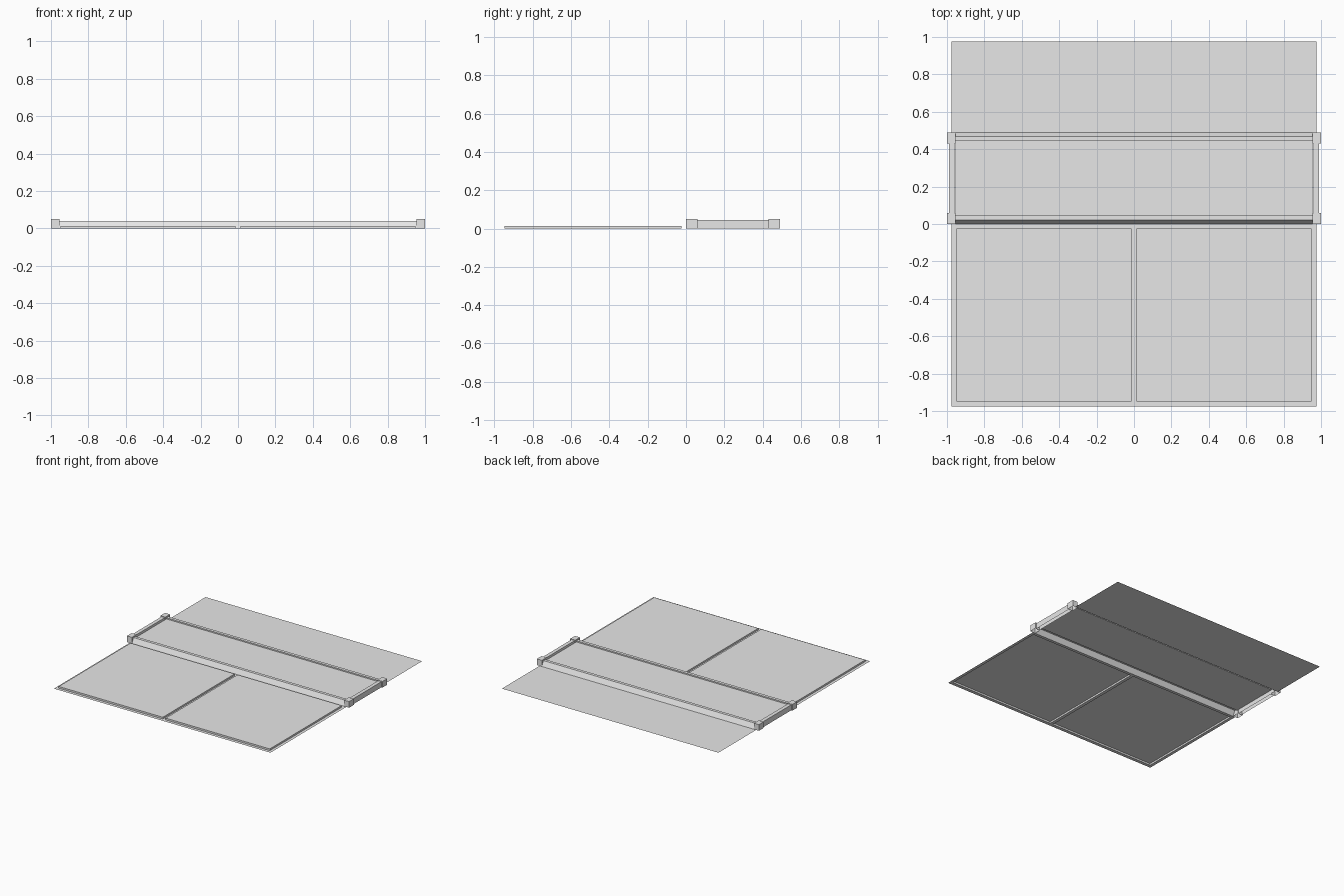
import bpy, bmesh

old = bpy.data.objects.get("Cube")
if old:
    bpy.data.objects.remove(old, do_unlink=True)

grey = bpy.data.materials.new("plain_grey")
grey.use_nodes = True
grey.diffuse_color = (0.8, 0.8, 0.8, 1)
grey.node_tree.nodes["Principled BSDF"].inputs["Base Color"].default_value = (0.8, 0.8, 0.8, 1)


def finish(name, bm):
    mesh = bpy.data.meshes.new(name)
    bmesh.ops.remove_doubles(bm, verts=bm.verts, dist=1e-5)
    bm.to_mesh(mesh)
    bm.free()
    mesh.materials.append(grey)
    obj = bpy.data.objects.new(name, mesh)
    bpy.context.collection.objects.link(obj)
    return obj


def quad(bm, *points):
    return bm.faces.new([bm.verts.new(p) for p in points])


def rect(bm, x0, x1, y0, y1, z=0):
    return quad(bm, (x0, y0, z), (x1, y0, z), (x1, y1, z), (x0, y1, z))


def shell(bm, x0, x1, y0, y1, height):
    """Box without a bottom."""
    top = rect(bm, x0, x1, y0, y1, height)
    corners = [v.co.copy() for v in top.verts]
    for a, b in zip(corners, corners[1:] + corners[:1]):
        quad(bm, (a.x, a.y, 0), (b.x, b.y, 0), b, a)


HALF = 0.975      # sheet half size
BACK = 0.49       # rear edge of the raised bed
INNER = 0.955     # inside of the side rails

# Front sheet: a thin border around two raised panels
bm = bmesh.new()
xs = [-HALF, -0.95, -0.013, 0.013, 0.95, HALF]
ys = [-HALF, -0.948, -0.024, 0]
for i in range(5):
    for j in range(3):
        if j == 1 and i in (1, 3):
            shell(bm, xs[i], xs[i + 1], ys[j], ys[j + 1], 0.014)
        else:
            rect(bm, xs[i], xs[i + 1], ys[j], ys[j + 1])
finish("front_panels", bm)

# Flat rear sheet
bm = bmesh.new()
rect(bm, -HALF, HALF, BACK, HALF)
finish("rear_sheet", bm)

# Raised bed: sloped outer walls, narrow lips and a sunken deck
bm = bmesh.new()
half = [(0, 0), (0.021, 0.04), (0.046, 0.04), (0.046, 0.03)]
profile = half + [(BACK - y, z) for y, z in reversed(half)]
for (y0, z0), (y1, z1) in zip(profile, profile[1:]):
    quad(bm, (-INNER, y0, z0), (INNER, y0, z0), (INNER, y1, z1), (-INNER, y1, z1))
finish("raised_bed", bm)

# Side rails with taller corner blocks
for name, side in (("left", 1), ("right", -1)):
    bm = bmesh.new()
    shell(bm, 0.96, 0.99, 0.055, BACK - 0.055, 0.045)
    for y in (0, BACK - 0.06):
        shell(bm, INNER, 1.0, y, y + 0.06, 0.05)
    for v in bm.verts:
        v.co.x *= side
    if side < 0:
        bmesh.ops.reverse_faces(bm, faces=bm.faces)
    finish(name + "_side_rail", bm)
